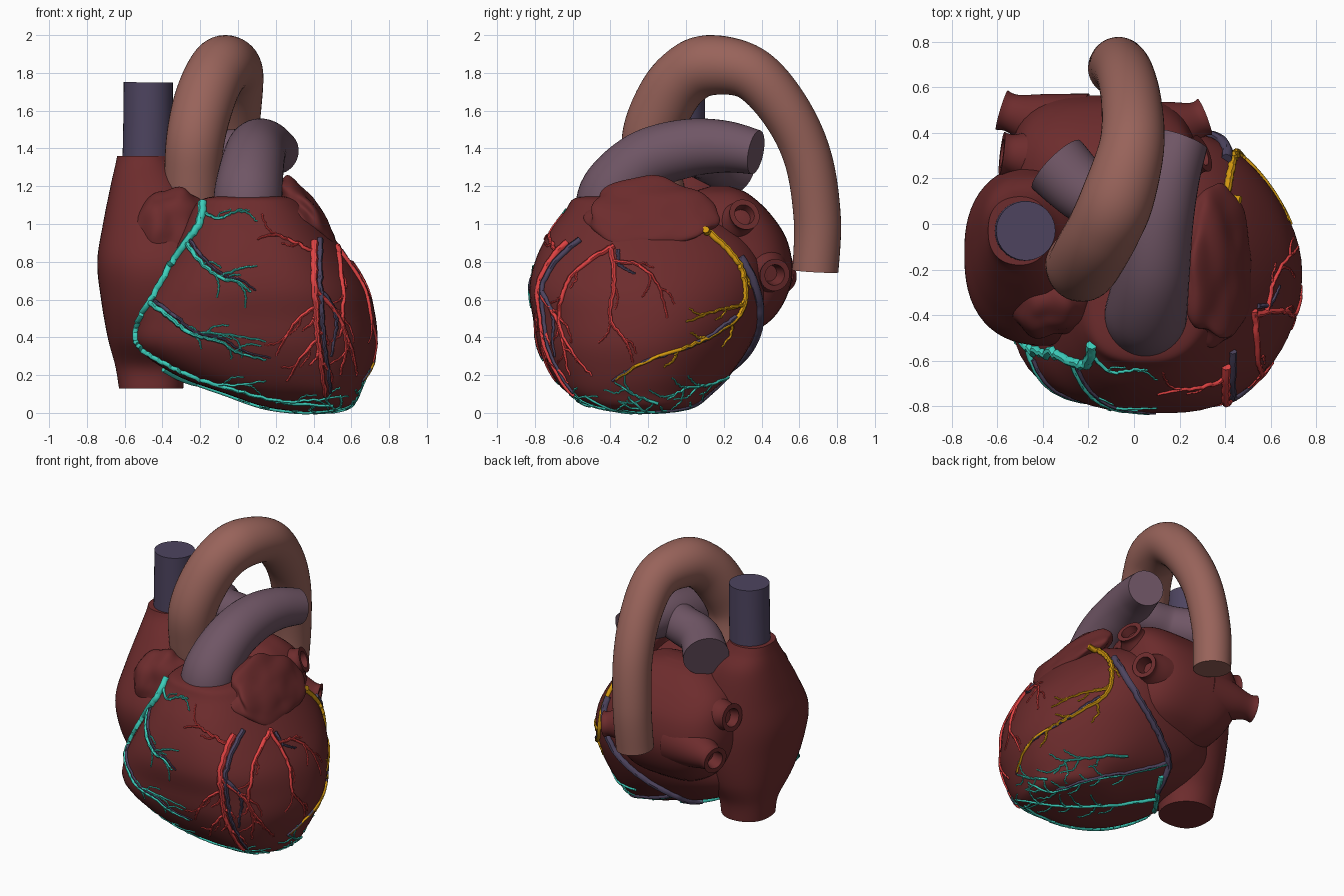
import bpy, bmesh, math, random
from mathutils import Vector, Euler, noise
from mathutils.bvhtree import BVHTree

random.seed(4)
if "Cube" in bpy.data.objects:
    bpy.data.objects.remove(bpy.data.objects["Cube"])


def material(name, *rgb):
    mat = bpy.data.materials.new(name)
    mat.use_nodes = True
    mat.diffuse_color = (*rgb, 1)
    shader = next(n for n in mat.node_tree.nodes if n.type == "BSDF_PRINCIPLED")
    shader.inputs["Base Color"].default_value = (*rgb, 1)
    return mat


MUSCLE = material("muscle red", .152, .025, .026)
AORTA = material("artery tan", .315, .125, .103)
PULMONARY = material("pulmonary mauve", .16, .092, .13)
VEIN = material("vein purple", .075, .058, .115)
TEAL = material("right coronary teal", .045, .62, .5)
RED = material("left coronary red", .75, .055, .055)
ORANGE = material("circumflex orange", .66, .32, .005)


def spline(points, steps):
    """Catmull-Rom interpolation of tuples of any length."""
    out = []
    last = len(points) - 1
    for i in range(last):
        a, b = points[max(i - 1, 0)], points[i]
        c, d = points[i + 1], points[min(i + 2, last)]
        for s in range(steps):
            t = s / steps
            out.append(tuple(
                q + t / 2 * (r - p + t * (2 * p - 5 * q + 4 * r - w + t * (3 * (q - r) + w - p)))
                for p, q, r, w in zip(a, b, c, d)))
    return out + [tuple(points[-1])]


def skin(bm, rings):
    """Bridge rings of equal size and cap both ends."""
    loops = [[bm.verts.new(p) for p in ring] for ring in rings]
    n = len(loops[0])
    for low, high in zip(loops, loops[1:]):
        for i in range(n):
            j = (i + 1) % n
            bm.faces.new((low[i], low[j], high[j], high[i]))
    bm.faces.new(loops[0][::-1])
    bm.faces.new(loops[-1])


def finish(bm, name, mat):
    bmesh.ops.recalc_face_normals(bm, faces=bm.faces)
    mesh = bpy.data.meshes.new(name)
    bm.to_mesh(mesh)
    mesh.materials.append(mat)
    mesh.shade_smooth()
    mesh.set_sharp_from_angle(angle=math.radians(45))
    obj = bpy.data.objects.new(name, mesh)
    bpy.context.collection.objects.link(obj)
    return bm


def loft(name, mat, slices, power, skew=0, segments=64):
    """Stack superellipses (z, centre x, centre y, radius x, radius y); skew
    makes the left side rounder and the right side fuller."""
    bm = bmesh.new()
    rings = []
    for z, cx, cy, rx, ry in spline(slices, 7):
        ring = []
        for i in range(segments):
            a = math.tau * i / segments
            c, s = math.cos(a), math.sin(a)
            p = power - skew * (c + s * max(0, 1 - z))
            k = (abs(c) ** p + abs(s) ** p) ** (-1 / p)
            ring.append((cx + rx * c * k, cy + ry * s * k, z))
        rings.append(ring)
    skin(bm, rings)
    return finish(bm, name, mat)


def tube_rings(points, segments, hollow=False):
    """Circles along a path of (x, y, z, radius) without twist."""
    centres = [Vector(p[:3]) for p in points]
    rings, side = [], None
    for i, p in enumerate(points):
        along = (centres[min(i + 1, len(points) - 1)] - centres[max(i - 1, 0)]).normalized()
        side = along.orthogonal() if side is None else side - along * side.dot(along)
        side.normalize()
        up = along.cross(side)

        def circle(centre, radius):
            return [centre + radius * (side * math.cos(math.tau * k / segments)
                                       + up * math.sin(math.tau * k / segments))
                    for k in range(segments)]
        rings.append(circle(centres[i], p[3]))
    if hollow:
        rings.append(circle(centres[-1], p[3] * .65))
        rings.append(circle(centres[-1] - along * .08, p[3] * .5))
    return rings


def tube(name, mat, points, hollow=False):
    bm = bmesh.new()
    skin(bm, tube_rings(spline(points, 8), 40, hollow))
    return finish(bm, name, mat)


def lobe(name, centre, radii, tilt, bumps):
    bm = bmesh.new()
    bmesh.ops.create_icosphere(bm, subdivisions=5, radius=1)
    turn = Euler((0, math.radians(tilt), 0)).to_matrix()
    for v in bm.verts:
        swell = 1 + bumps * noise.noise(v.co * 1.7)
        v.co = Vector(centre) + turn @ Vector(a * b * swell for a, b in zip(v.co, radii))
    return finish(bm, name, MUSCLE)


# Heart chambers
ventricles = loft("ventricles", MUSCLE, [
    (0, .42, -.2, .04, .05), (.03, .37, -.23, .22, .25), (.1, .29, -.25, .35, .37),
    (.2, .18, -.24, .51, .47), (.35, .1, -.225, .635, .56), (.5, .1, -.205, .63, .605),
    (.65, .115, -.205, .575, .625), (.8, .11, -.2, .49, .6), (.95, .09, -.22, .4, .51),
    (1.07, .07, -.28, .32, .36), (1.13, .06, -.36, .25, .24), (1.15, .06, -.38, .16, .15)], 2.5, .5)
right_atrium = loft("right_atrium", MUSCLE, [
    (.13, -.46, -.03, .17, .17), (.25, -.46, -.03, .19, .19), (.4, -.43, -.08, .26, .3),
    (.6, -.4, -.12, .325, .38), (.8, -.4, -.13, .345, .4), (1, -.42, -.09, .295, .34),
    (1.2, -.46, -.04, .215, .25), (1.31, -.49, -.03, .16, .175), (1.36, -.5, -.03, .14, .15)],
    2.2, .2)
left_atrium = loft("left_atrium", MUSCLE, [
    (.36, -.1, .12, .12, .12), (.5, -.1, .19, .32, .27), (.7, -.13, .22, .4, .34),
    (.9, -.13, .22, .4, .32), (1.05, -.11, .2, .37, .25), (1.16, -.08, .18, .24, .15),
    (1.2, -.08, .18, .08, .05)], 3)
left_appendage = lobe("left_auricle", (.355, -.19, 1.05), (.095, .33, .23), -37, .2)
right_appendage = lobe("right_auricle", (-.38, -.31, .95), (.185, .185, .25), 25, .15)
body = [BVHTree.FromBMesh(b) for b in
        (ventricles, right_atrium, left_atrium, left_appendage, right_appendage)]

# Pulmonary veins with open mouths
for name, start, end, r in (
        ("left_upper_vein", (.08, .22, .96), (.3, .31, 1.05), .085),
        ("left_lower_vein", (.08, .38, .76), (.31, .47, .73), .085),
        ("right_upper_vein", (-.25, .27, .92), (-.58, .31, .95), .095),
        ("right_lower_vein", (-.25, .4, .75), (-.58, .5, .72), .09)):
    a, b = Vector(start), Vector(end)
    tube(name, MUSCLE, [(*a, r * 2), (*a.lerp(b, .5), r * 1.4), (*a.lerp(b, .85), r * .95),
                        (*b, r)], True)

# Great vessels
tube("upper_vena_cava", VEIN, [(-.482, -.03, 1.25, .132), (-.477, -.03, 1.5, .131),
                               (-.475, -.03, 1.75, .13)])
tube("aorta", AORTA, [
    (-.24, -.12, 1, .15), (-.24, -.17, 1.25, .15), (-.225, -.185, 1.45, .155),
    (-.185, -.12, 1.63, .16), (-.13, -.02, 1.77, .16), (-.07, .12, 1.84, .16),
    (-.01, .34, 1.8, .143), (-.01, .52, 1.61, .133), (-.035, .645, 1.35, .127),
    (-.065, .695, 1.03, .125), (-.08, .685, .75, .122)])
tube("pulmonary_trunk", PULMONARY, [
    (.05, -.41, 1.02, .18), (.055, -.38, 1.17, .18), (.08, -.22, 1.33, .165),
    (.105, 0, 1.4, .155), (.15, .2, 1.41, .138), (.21, .37, 1.38, .118)])
tube("right_pulmonary_artery", PULMONARY, [
    (.12, .02, 1.38, .13), (-.04, .08, 1.37, .13), (-.2, .13, 1.35, .135), (-.34, .26, 1.3, .15)])

# Coronary vessels are drawn on a plane and cast onto the chambers
CASTS = {
    "front": [Vector(v) for v in ((1, 0, 0), (0, 0, 1), (0, 1, 0))],
    "side": [Vector(v) for v in ((0, 1, 0), (0, 0, 1), (-1, 0, 0))],
    "rear": [Vector(v) for v in ((-.77, .64, 0), (.33, .4, .85), (-.545, -.655, .52))],
}


def vessel(bm, view, points, thick, thin, twigs=0, shift=0):
    across, upward, ray = CASTS[view]
    path = spline(points, 8)
    count, placed = len(path), []
    for i, (a, b) in enumerate(path):
        wobble = .004 * min(1, i / 4)
        a += shift + random.uniform(-wobble, wobble)
        b += shift * .5 + random.uniform(-wobble, wobble)
        origin = across * a + upward * b - ray * 3
        hits = [h for h in (tree.ray_cast(origin, ray) for tree in body) if h[0]]
        if not hits:
            continue
        spot, normal = min(hits, key=lambda h: h[3])[:2]
        if normal.dot(ray) > 0:
            normal = -normal
        r = thick + (thin - thick) * i / count
        spot = spot + normal * r * .4
        if placed and (spot - Vector(placed[-1][:3])).length > .2:
            break
        placed.append((*spot, r))
    if len(placed) > 2:
        skin(bm, tube_rings(placed, 8))
    # Side twigs leave at an angle, on alternating sides
    for k in range(twigs):
        i = int(count * (.3 + .6 * k / twigs))
        (a, b), (c, d) = path[i], path[min(i + 3, count - 1)]
        turn = math.atan2(d - b, c - a) + (-1) ** k * random.uniform(.4, .8)
        reach = random.uniform(.05, .09)
        twig = [(a + reach * s * math.cos(turn + bend), b + reach * s * math.sin(turn + bend))
                for s, bend in ((0, 0), (.8, .1), (1.6, -.2))]
        vessel(bm, view, twig, thin * 1.2, .004)


def network(name, mat, branches):
    bm = bmesh.new()
    for branch in branches:
        vessel(bm, *branch)
    finish(bm, name, mat)


septal = [(.4, .9), (.4, .7), (.41, .55), (.42, .4), (.44, .25), (.46, .09)]
upper_marginal = [(-.27, .9), (-.2, .8), (-.1, .72), (0, .69), (.07, .64)]
lower_marginal = [(-.46, .58), (-.35, .5), (-.25, .42), (-.1, .38), (0, .32), (.15, .28)]
circumflex = [(.1, .97), (.2, .88), (.28, .78), (.31, .65), (.28, .52), (.15, .42),
              (0, .35), (-.2, .28), (-.37, .18)]
rear_upper = [(.2, .28), (-.03, .22), (-.28, .18), (-.52, .1), (-.68, .16)]
rear_lower = [(.14, .05), (-.16, .01), (-.48, .01), (-.78, .05)]

network("right_coronary_artery", TEAL, [
    ("front", [(-.18, 1.11), (-.2, 1), (-.27, .9), (-.35, .78), (-.44, .62), (-.52, .48),
               (-.53, .38), (-.46, .31), (-.35, .25), (-.2, .18), (0, .12), (.25, .06), (.5, .04)],
     .024, .009),
    ("front", [(-.18, 1.06), (-.1, 1.03), (0, 1.07), (.06, 1.07)], .01, .004, 2),
    ("front", upper_marginal, .014, .005, 4),
    ("front", [(-.1, .72), (0, .76), (.1, .78)], .008, .004),
    ("front", lower_marginal, .015, .005, 5),
    ("front", [(-.25, .42), (-.1, .42), (.15, .38)], .008, .004, 2),
    ("front", [(-.15, .16), (-.02, .15), (.15, .17)], .009, .004, 2),
    ("front", [(.2, .06), (.4, .07), (.58, .09)], .009, .004, 3),
    ("side", [(.24, .2), (.12, .15), (0, .13), (-.1, .07)], .01, .005, 6),
    ("side", [(-.15, .05), (-.28, .1), (-.38, .16)], .009, .004, 3),
    ("rear", rear_upper, .014, .006, 9),
    ("rear", rear_lower, .014, .006, 9),
    ("rear", [(.17, .2), (.15, .08), (.13, -.04)], .018, .014)])
network("left_coronary_artery", RED, [
    ("front", septal, .021, .01, 5),
    ("front", [(.4, .85), (.3, .9), (.2, .94), (.1, .92)], .012, .005, 2),
    ("front", [(.42, .57), (.32, .5), (.25, .4), (.2, .3)], .011, .005, 2),
    ("front", [(.43, .4), (.34, .3), (.26, .17)], .011, .005, 2),
    ("front", [(.41, .65), (.52, .53), (.57, .37), (.54, .2)], .014, .006, 3),
    ("side", [(-.38, .88), (-.52, .8), (-.63, .68), (-.67, .5), (-.62, .35), (-.5, .2)],
     .016, .006, 4),
    ("side", [(-.4, .88), (-.38, .7), (-.4, .5), (-.32, .38), (-.28, .27)], .014, .005, 3),
    ("side", [(-.38, .8), (-.25, .78), (-.15, .68), (-.1, .5)], .012, .005, 3)])
network("circumflex_artery", ORANGE, [
    ("side", circumflex, .019, .008, 5),
    ("side", [(.3, .57), (.2, .55), (.1, .52), (0, .48)], .01, .005, 2)])
network("cardiac_veins", VEIN, [
    ("front", septal, .017, .008, 0, .03),
    ("front", [(.43, .65), (.5, .56), (.52, .45), (.49, .3)], .014, .006),
    ("front", upper_marginal, .011, .004, 0, .022),
    ("front", lower_marginal, .011, .004, 0, .022),
    ("side", circumflex[4:], .013, .006, 0, -.02),
    ("side", [(-.36, .86), (-.35, .78), (-.27, .74)], .011, .006),
    ("rear", [(-.13, .95), (-.01, .76), (.09, .59), (.18, .41), (.215, .26), (.15, .1)],
     .024, .02),
    ("rear", rear_upper[:4], .014, .007, 0, .025)])
